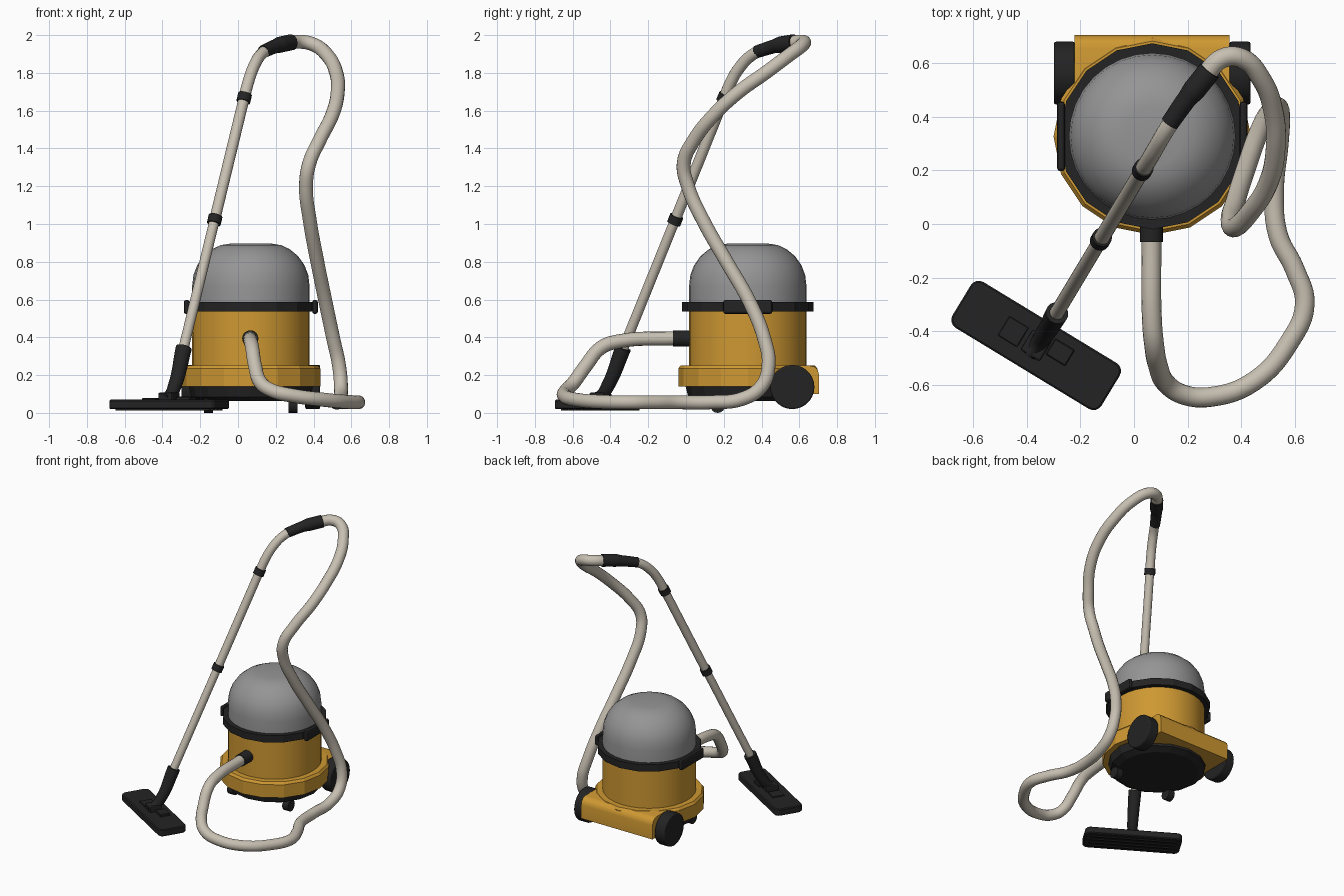
import bpy, bmesh, math
from mathutils import Vector, Matrix

if "Cube" in bpy.data.objects:
    bpy.data.objects.remove(bpy.data.objects["Cube"])

CX, CY = 0.068, 0.327          # axis of the tank


def material(name, rgb):
    m = bpy.data.materials.new(name)
    m.diffuse_color = (*rgb, 1)
    m.use_nodes = True
    m.node_tree.nodes["Principled BSDF"].inputs["Base Color"].default_value = m.diffuse_color
    return m


YELLOW = material("mustard_yellow", (0.62, 0.315, 0.032))
GREY = material("dome_grey", (0.30, 0.30, 0.30))
CREAM = material("hose_cream", (0.57, 0.52, 0.44))
BLACK = material("soft_black", (0.017, 0.017, 0.017))


def finish(bm, name, mat, smooth=None, bevel=0.0, segments=2):
    bmesh.ops.recalc_face_normals(bm, faces=bm.faces)
    me = bpy.data.meshes.new(name)
    bm.to_mesh(me)
    bm.free()
    ob = bpy.data.objects.new(name, me)
    bpy.context.collection.objects.link(ob)
    me.materials.append(mat)
    if bevel:
        b = ob.modifiers.new("bevel", 'BEVEL')
        b.width, b.segments, b.limit_method = bevel, segments, 'ANGLE'
    if smooth:
        bpy.ops.object.select_all(action='DESELECT')
        ob.select_set(True)
        bpy.context.view_layer.objects.active = ob
        bpy.ops.object.shade_smooth_by_angle(angle=math.radians(smooth))
    return ob


def lathe(name, profile, sides, mat, smooth=None):
    """Turn an (r, z) profile about the tank axis, with flat caps."""
    bm = bmesh.new()
    rings = []
    for r, z in profile:
        rings.append([bm.verts.new((CX + r * math.cos(2 * math.pi * i / sides),
                                    CY + r * math.sin(2 * math.pi * i / sides), z))
                      for i in range(sides)])
    for a, b in zip(rings, rings[1:]):
        for i in range(sides):
            j = (i + 1) % sides
            bm.faces.new((a[i], a[j], b[j], b[i]))
    bm.faces.new(rings[0])
    bm.faces.new(rings[-1])
    return finish(bm, name, mat, smooth)


def box(name, centre, size, mat, rot=0.0, bevel=0.0, segments=2):
    bm = bmesh.new()
    bmesh.ops.create_cube(bm, size=1, matrix=Matrix.Translation(centre)
                          @ Matrix.Rotation(rot, 4, 'Z') @ Matrix.Diagonal((*size, 1)))
    return finish(bm, name, mat, None, bevel, segments)


def rod(name, a, b, r1, r2, mat, sides=20, bevel=0.0):
    a, b = Vector(a), Vector(b)
    d = b - a
    bm = bmesh.new()
    bmesh.ops.create_cone(bm, cap_ends=True, segments=sides, radius1=r1, radius2=r2, depth=d.length,
                          matrix=Matrix.Translation((a + b) / 2)
                          @ d.to_track_quat('Z', 'Y').to_matrix().to_4x4())
    return finish(bm, name, mat, 40, bevel)


def tube(name, points, radius, mat, radii=None):
    """Round tube along a smooth path."""
    cu = bpy.data.curves.new(name, 'CURVE')
    cu.dimensions = '3D'
    cu.bevel_depth, cu.bevel_resolution = radius, 6
    cu.resolution_u, cu.use_fill_caps = 6, True
    sp = cu.splines.new('BEZIER')
    sp.bezier_points.add(len(points) - 1)
    for i, (p, c) in enumerate(zip(sp.bezier_points, points)):
        p.co = c
        p.handle_left_type = p.handle_right_type = 'AUTO'
        p.radius = radii[i] / radius if radii else 1
    ob = bpy.data.objects.new(name, cu)
    bpy.context.collection.objects.link(ob)
    cu.materials.append(mat)
    bpy.ops.object.select_all(action='DESELECT')
    ob.select_set(True)
    bpy.context.view_layer.objects.active = ob
    bpy.ops.object.convert(target='MESH')
    bpy.ops.object.shade_smooth_by_angle(angle=math.radians(50))
    return ob


# Tank: underside, skirt, drum, rim band and dome
lathe("underside", [(0.27, 0.062), (0.315, 0.085), (0.33, 0.145)], 16, BLACK)
lathe("skirt", [(0.368, 0.14), (0.368, 0.235), (0.355, 0.252), (0.30, 0.252)], 16, YELLOW)
lathe("drum", [(0.311, 0.2), (0.311, 0.55)], 32, YELLOW, 40)
lathe("rim_band", [(0.30, 0.536), (0.347, 0.536), (0.347, 0.586), (0.30, 0.586)], 16, BLACK)
lathe("dome", [(0.311, 0.57), (0.311, 0.67), (0.304, 0.73), (0.284, 0.782), (0.25, 0.83),
               (0.205, 0.867), (0.16, 0.888), (0.11, 0.896)], 32, GREY, 40)

# Mirrored parts: clips, rear wheels, front castors
for side, s in (("left", -1), ("right", 1)):
    box(f"clip_{side}", (CX + s * 0.34, CY, 0.561), (0.03, 0.26, 0.074), BLACK, bevel=0.012)
    rod(f"rear_wheel_{side}", (CX + s * 0.288, 0.563, 0.137), (CX + s * 0.367, 0.563, 0.137),
        0.117, 0.117, BLACK, 28, 0.008)
    rod(f"castor_{side}", (CX + s * 0.2, 0.168, 0.04), (CX + s * 0.247, 0.168, 0.04),
        0.04, 0.04, BLACK, 16)
    rod(f"castor_stem_{side}", (CX + s * 0.223, 0.18, 0.04), (CX + s * 0.223, 0.18, 0.09),
        0.02, 0.026, BLACK, 12)

# Rear axle housing: side profile with a rounded top back edge
bm = bmesh.new()
prof = [(0.38, 0.1), (0.704, 0.1), (0.704, 0.2), (0.698, 0.226), (0.68, 0.244), (0.655, 0.25), (0.38, 0.25)]
face = bm.faces.new([bm.verts.new((CX - 0.289, y, z)) for y, z in prof])
ext = bmesh.ops.extrude_face_region(bm, geom=[face])
bmesh.ops.translate(bm, vec=(0.578, 0, 0),
                    verts=[v for v in ext["geom"] if isinstance(v, bmesh.types.BMVert)])
finish(bm, "axle_housing", YELLOW, 35)

# Hose and its inlet
rod("hose_inlet", (CX - 0.003, 0.04, 0.394), (CX - 0.003, -0.068, 0.394), 0.043, 0.043, BLACK)
hose = [(0.065, -0.05, 0.395), (0.067, -0.36, 0.378), (0.075, -0.45, 0.345), (0.09, -0.53, 0.25),
        (0.12, -0.595, 0.16), (0.18, -0.635, 0.118), (0.285, -0.645, 0.092), (0.45, -0.585, 0.07),
        (0.58, -0.44, 0.058), (0.637, -0.3, 0.056), (0.60, -0.17, 0.056), (0.537, -0.04, 0.056),
        (0.523, 0.13, 0.056), (0.54, 0.30, 0.075), (0.545, 0.40, 0.14), (0.535, 0.437, 0.25),
        (0.505, 0.415, 0.39), (0.465, 0.34, 0.58), (0.42, 0.215, 0.80), (0.38, 0.09, 1.02),
        (0.36, 0.01, 1.20), (0.377, -0.012, 1.32), (0.43, 0.04, 1.44), (0.50, 0.15, 1.58),
        (0.528, 0.28, 1.70), (0.52, 0.42, 1.80), (0.475, 0.54, 1.89), (0.40, 0.618, 1.95),
        (0.33, 0.618, 1.965), (0.265, 0.555, 1.957)]
tube("hose", hose, 0.037, CREAM)

# Wand: straight tube, bent top, joint rings, hand grip
low, joint, top = Vector((-0.29, -0.335, 0.335)), Vector((-0.124, -0.058, 1.02)), Vector((0.032, 0.202, 1.665))
axis = (top - low).normalized()
rod("wand_lower", low - axis * 0.02, joint, 0.027, 0.027, CREAM)
rod("wand_upper", joint, top, 0.029, 0.029, CREAM)
tube("wand_bend", [top, (0.054, 0.237, 1.75), (0.082, 0.285, 1.83), (0.12, 0.35, 1.895), (0.19, 0.455, 1.94)],
     0.031, CREAM)
for label, p in (("lower", joint), ("upper", top)):
    rod(f"wand_ring_{label}", p - axis * 0.02, p + axis * 0.025, 0.037, 0.037, BLACK)
tube("hand_grip", [(0.133, 0.375, 1.912), (0.20, 0.47, 1.942), (0.222, 0.497, 1.949), (0.282, 0.572, 1.962)],
     0.043, BLACK, [0.034, 0.037, 0.043, 0.043])

# Floor head: rounded plate, raised blocks, elbow
HEAD, ANG = Vector((-0.365, -0.453, 0)), math.radians(-31.3)


def on_head(u, v, z):
    return HEAD + Matrix.Rotation(ANG, 3, 'Z') @ Vector((u, v, z))


bm = bmesh.new()
bmesh.ops.create_cube(bm, size=1, matrix=Matrix.Translation(on_head(0, 0, 0.045))
                      @ Matrix.Rotation(ANG, 4, 'Z') @ Matrix.Diagonal((0.65, 0.2, 0.05, 1)))
upright = [e for e in bm.edges if abs(e.verts[0].co.z - e.verts[1].co.z) > 0.03]
bmesh.ops.bevel(bm, geom=upright, offset=0.035, segments=4, profile=0.5, affect='EDGES')
finish(bm, "floor_head", BLACK, bevel=0.006, segments=1)
for i in range(4):
    box(f"head_rib_{i + 1}", on_head(0, -0.06 + i * 0.04, 0.018), (0.58, 0.014, 0.01), BLACK, ANG)
box("head_pedal", on_head(-0.1, 0, 0.072), (0.085, 0.085, 0.012), BLACK, ANG, 0.003, 1)
box("head_latch", on_head(0.09, 0.025, 0.076), (0.085, 0.07, 0.02), BLACK, ANG, 0.004, 1)
box("head_pivot", on_head(0, 0, 0.085), (0.085, 0.09, 0.045), BLACK, ANG, 0.008)
tube("head_elbow", [(-0.392, -0.485, 0.078), (-0.362, -0.45, 0.092), (-0.336, -0.415, 0.14), (-0.287, -0.332, 0.345)],
     0.042, BLACK, [0.028, 0.031, 0.036, 0.043])
